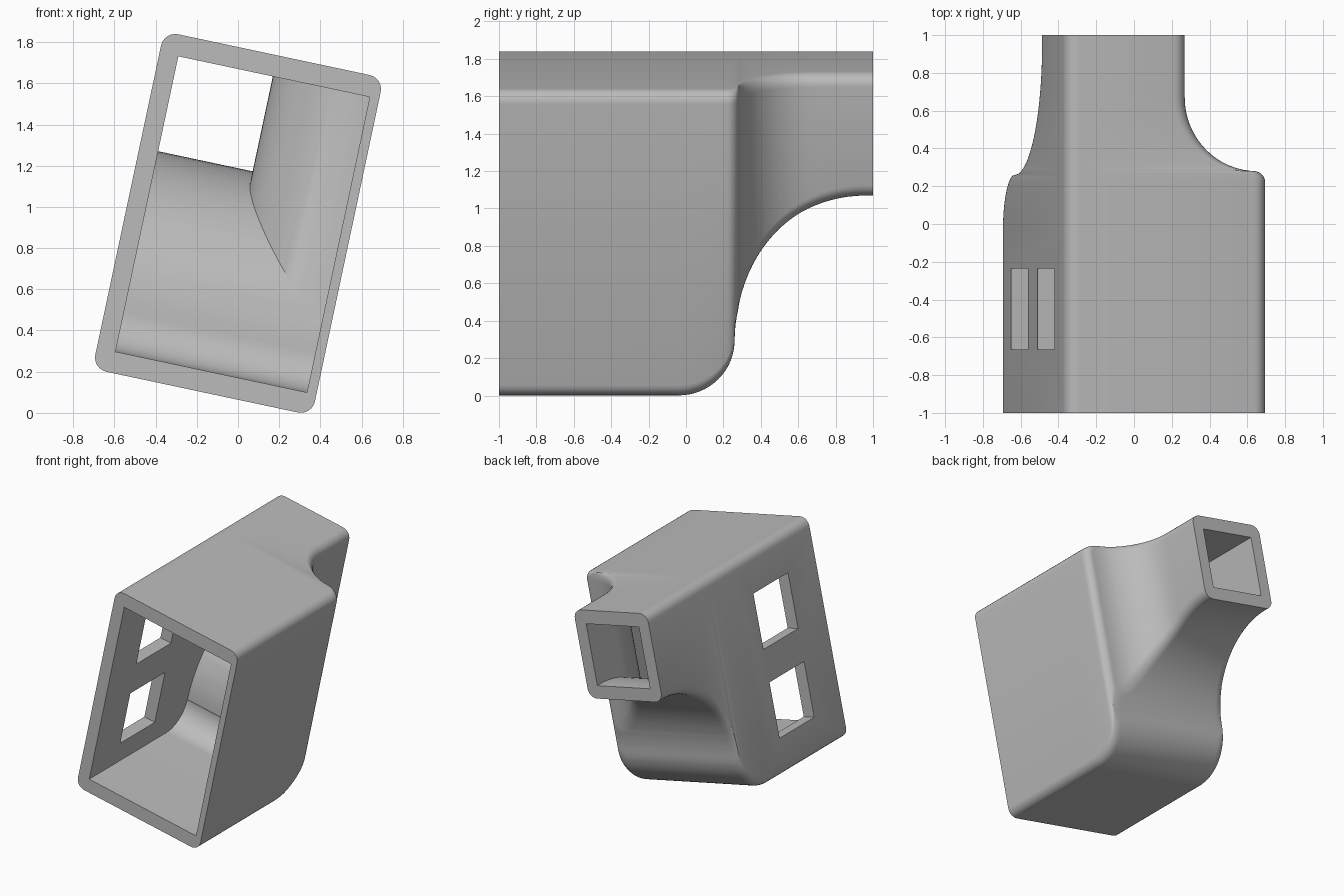
import bpy, bmesh, math
from mathutils import Matrix

if "Cube" in bpy.data.objects:
    bpy.data.objects.remove(bpy.data.objects["Cube"], do_unlink=True)

# The body is built upright as (u, y, v), then tilted about y and lifted
TILT = Matrix.Translation((0, 0, 0.92)) @ Matrix.Rotation(math.radians(12), 4, 'Y')

grey = bpy.data.materials.new("plain grey")
grey.use_nodes = True
grey.diffuse_color = (0.5, 0.5, 0.5, 1)
grey.node_tree.nodes["Principled BSDF"].inputs["Base Color"].default_value = grey.diffuse_color


def arc(cy, cw, r, a0, a1, n=16):
    """Points (y, w) along an arc, angles in degrees from the +y direction."""
    angles = [math.radians(a0 + (a1 - a0) * i / n) for i in range(n + 1)]
    return [(cy + r * math.cos(a), cw + r * math.sin(a)) for a in angles]


def value_at(profile, y):
    for (y0, w0), (y1, w1) in zip(profile, profile[1:]):
        if y <= y1:
            t = (y - y0) / (y1 - y0) if y1 - y0 > 1e-9 else 1
            return w0 + (w1 - w0) * max(t, 0)
    return profile[-1][1]


def section(u0, u1, v0, v1, r):
    """Rectangle in u and v, with rounded corners when r is above zero."""
    if r == 0:
        return [(u1, v1), (u0, v1), (u0, v0), (u1, v0)]
    points = []
    for cu, cv, start in ((u1 - r, v1 - r, 0), (u0 + r, v1 - r, 90),
                          (u0 + r, v0 + r, 180), (u1 - r, v0 + r, 270)):
        points += arc(cu, cv, r, start, start + 90, 6)
    return points


def loft(name, y0, y1, u0, side, floor, v1, r):
    """Solid whose right side and floor follow the two profiles along y."""
    stations = [y0]
    for y in sorted(p[0] for p in side + floor):
        if stations[-1] + 0.0005 < y < y1 - 0.0005:
            stations.append(y)
    stations.append(y1)
    bm = bmesh.new()
    rings = []
    for y in stations:
        ring = section(u0, value_at(side, y), value_at(floor, y), v1, r)
        rings.append([bm.verts.new((u, y, v)) for u, v in ring])
    for a, b in zip(rings, rings[1:]):
        for i in range(len(a)):
            j = (i + 1) % len(a)
            bm.faces.new((a[i], a[j], b[j], b[i]))
    bm.faces.new(rings[0])
    bm.faces.new(rings[-1])
    return finish(name, bm)


def box(name, low, high):
    bm = bmesh.new()
    bmesh.ops.create_cube(bm, size=1)
    for vert in bm.verts:
        vert.co = [l + (h - l) * (c + 0.5) for l, h, c in zip(low, high, vert.co)]
    return finish(name, bm)


def finish(name, bm):
    bmesh.ops.recalc_face_normals(bm, faces=bm.faces)
    bm.transform(TILT)
    mesh = bpy.data.meshes.new(name)
    bm.to_mesh(mesh)
    bm.free()
    mesh.materials.append(grey)
    obj = bpy.data.objects.new(name, mesh)
    bpy.context.collection.objects.link(obj)
    return obj


def cut(target, cutter):
    mod = target.modifiers.new("cut", 'BOOLEAN')
    mod.operation = 'DIFFERENCE'
    mod.solver = 'EXACT'
    mod.object = cutter
    bpy.context.view_layer.objects.active = target
    bpy.ops.object.modifier_apply(modifier=mod.name)
    cutter.hide_render = True
    bpy.data.objects.remove(cutter, do_unlink=True)


# Outer shell: straight box, then two sweeping shoulders down to the neck
outer_side = [(-1, 0.545)] + arc(0.22, 0.485, 0.06, 90, 0, 8) + arc(0.67, 0.5, 0.39, 180, 270)
outer_floor = [(-1, -0.8375)] + arc(-0.04, -0.5375, 0.3, -90, 0) + arc(0.96, -0.5375, 0.7, 180, 90, 24)
duct = loft("duct_body", -1, 1, -0.545, outer_side, outer_floor, 0.8375, 0.07)

# Inner passage, open at both ends
inner_side = [(-1.1, 0.498), (0.187, 0.498)] + arc(0.67, 0.5, 0.483, 180, 270)
inner_floor = [(-1.1, -0.733)] + arc(-0.04, -0.535, 0.198, -90, 0) + arc(0.96, -0.535, 0.797, 180, 90, 24)
cut(duct, loft("passage_cutter", -1.1, 1.1, -0.452, inner_side, inner_floor, 0.733, 0))

# Two square windows in the side wall
for low in (-0.565, 0.11):
    cut(duct, box("window_cutter", (-0.7, -0.665, low), (-0.35, -0.235, low + 0.425)))

# Smooth curves with crisp rims
bpy.ops.object.select_all(action='DESELECT')
duct.select_set(True)
bpy.context.view_layer.objects.active = duct
bpy.ops.object.shade_smooth_by_angle(angle=math.radians(30))
